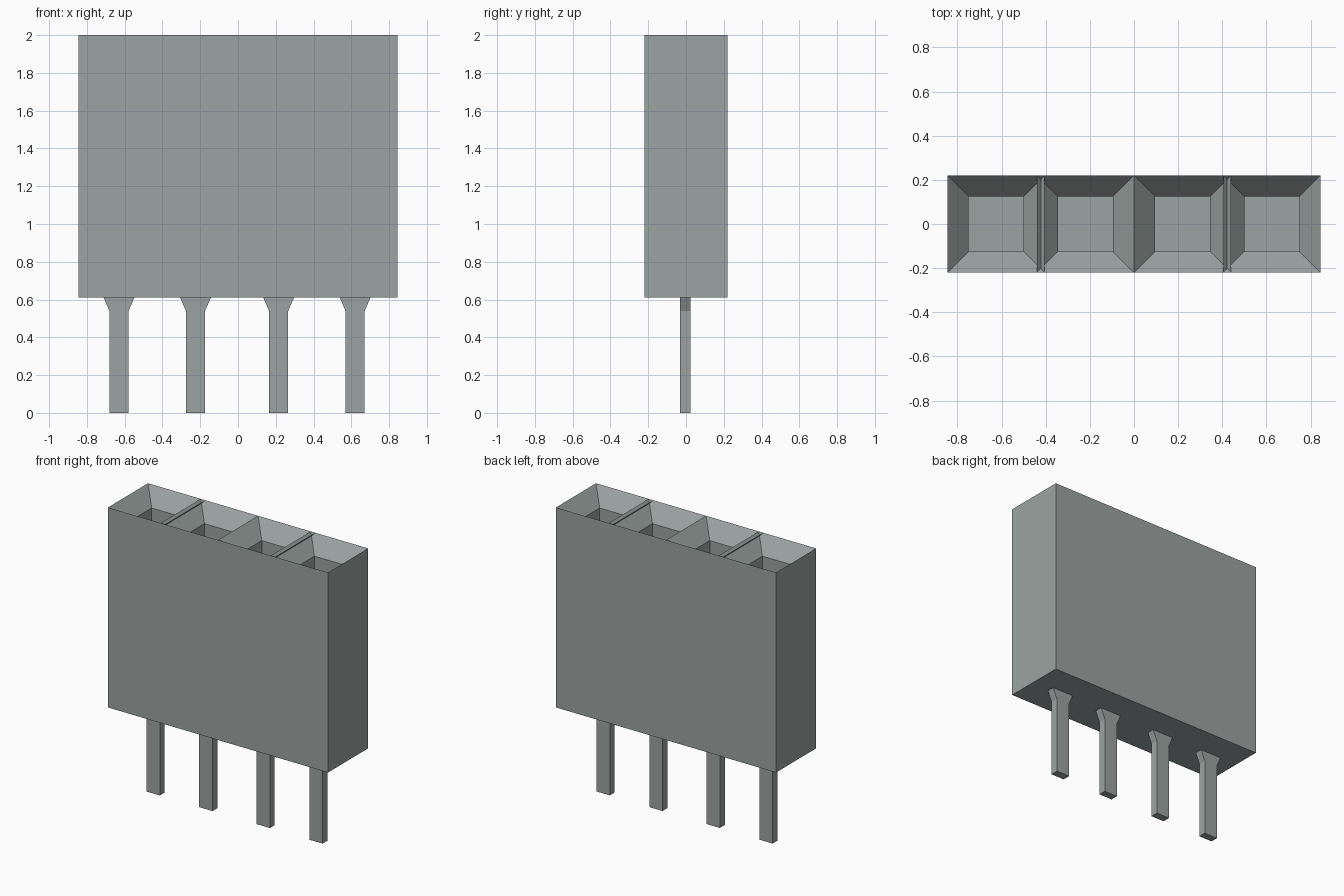
import bpy
import bmesh

if "Cube" in bpy.data.objects:
    bpy.data.objects.remove(bpy.data.objects["Cube"])

HALF_X, HALF_Y = 0.845, 0.22
BASE_Z, TOP_Z = 0.612, 2.0
THROAT_Z, FLOOR_Z = 1.89, 1.0
CELLS = (-0.625, -0.22, 0.22, 0.625)

grey = bpy.data.materials.new("grey plastic")
grey.diffuse_color = (0.33, 0.37, 0.36, 1)
grey.use_nodes = True
grey.node_tree.nodes["Principled BSDF"].inputs["Base Color"].default_value = grey.diffuse_color


def loft(name, rings, cap_start=False, cap_end=False, flip=False):
    """Join rectangles (x, y, half_x, half_y, z) into a flat-faced tube."""
    bm = bmesh.new()
    loops = []
    for x, y, hx, hy, z in rings:
        loops.append([bm.verts.new((x + sx * hx, y + sy * hy, z))
                      for sx, sy in ((-1, -1), (1, -1), (1, 1), (-1, 1))])
    for low, high in zip(loops, loops[1:]):
        for i in range(4):
            j = (i + 1) % 4
            bm.faces.new((low[i], low[j], high[j], high[i]))
    if cap_start:
        bm.faces.new(loops[0][::-1])
    if cap_end:
        bm.faces.new(loops[-1])
    if flip:
        bmesh.ops.reverse_faces(bm, faces=bm.faces[:])
    mesh = bpy.data.meshes.new(name)
    bm.to_mesh(mesh)
    bm.free()
    mesh.materials.append(grey)
    obj = bpy.data.objects.new(name, mesh)
    bpy.context.collection.objects.link(obj)
    return obj


# Housing: outer walls and underside, open where the sockets sit
loft("housing", [(0, 0, HALF_X, HALF_Y, BASE_Z), (0, 0, HALF_X, HALF_Y, TOP_Z)],
     cap_start=True)

for n, x in enumerate(CELLS, 1):
    # Socket: inward-facing square funnel, whose rim crosses its neighbour's,
    # leading to a deep square hole
    loft(f"socket_{n}", [(x, 0, 0.125, 0.125, FLOOR_Z),
                         (x, 0, 0.125, 0.125, THROAT_Z),
                         (x, 0, HALF_Y, HALF_Y, TOP_Z)],
         cap_start=True, flip=True)
    # Pin: flat leg with a flared shoulder under the housing
    px, py = x - 0.005, -0.004
    loft(f"pin_{n}", [(px, py, 0.051, 0.027, 0),
                      (px, py, 0.051, 0.027, 0.54),
                      (px, py, 0.082, 0.027, BASE_Z)],
         cap_start=True, cap_end=True)
